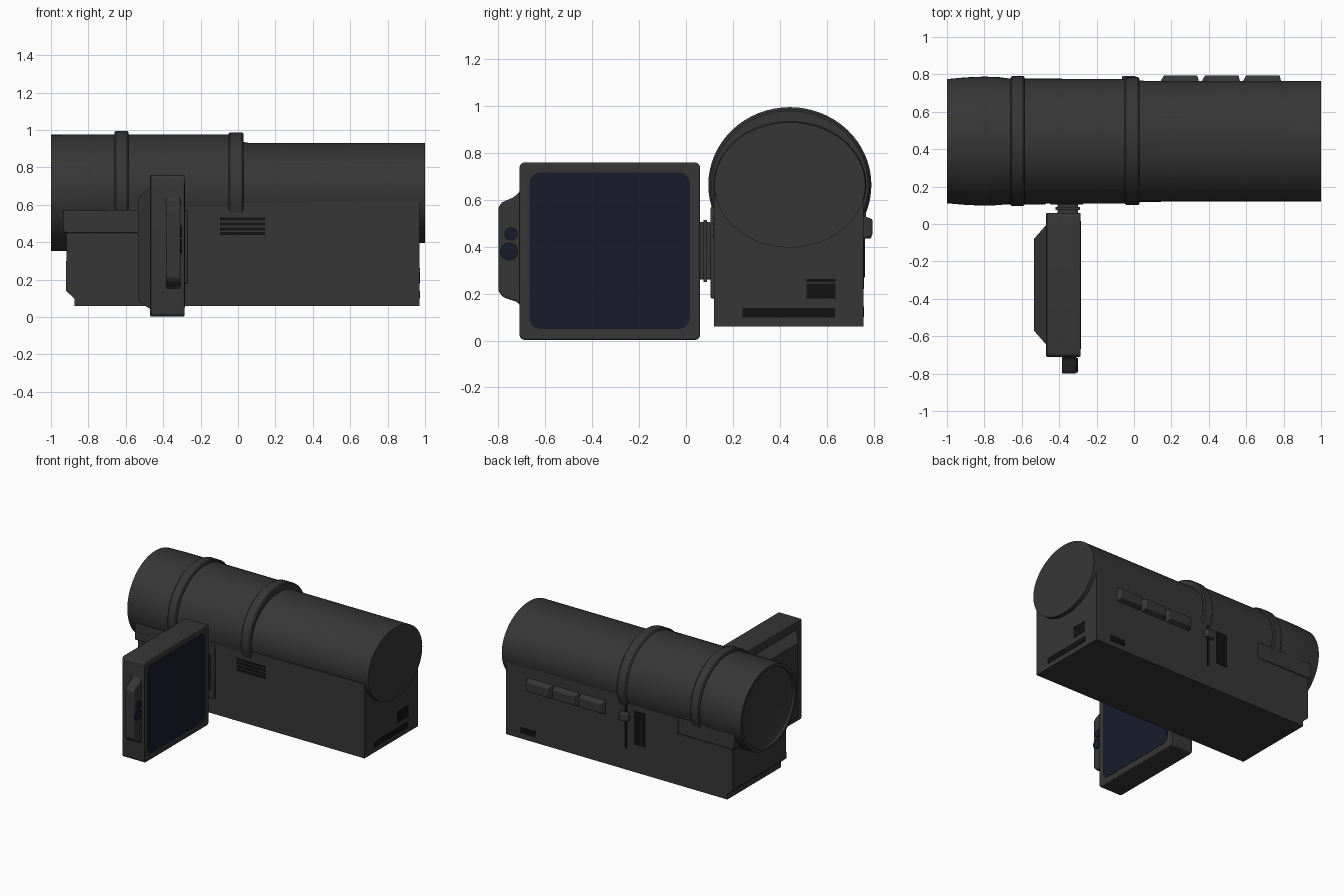
import bpy, bmesh, math

if "Cube" in bpy.data.objects:
    bpy.data.objects.remove(bpy.data.objects["Cube"])


def material(name, rgb):
    m = bpy.data.materials.new(name)
    m.diffuse_color = (*rgb, 1)
    m.use_nodes = True
    m.node_tree.nodes["Principled BSDF"].inputs["Base Color"].default_value = m.diffuse_color
    return m


GREY = material("dark_grey", (0.037, 0.037, 0.037))
BLACK = material("black", (0.006, 0.006, 0.006))
BLUE = material("screen_blue", (0.009, 0.011, 0.024))


def loft(name, rings, mat=GREY, bevel=0.0):
    """Skin a list of equal-length point rings and cap both ends."""
    bm = bmesh.new()
    loops = [[bm.verts.new(p) for p in ring] for ring in rings]
    n = len(loops[0])
    for a, b in zip(loops, loops[1:]):
        for i in range(n):
            j = (i + 1) % n
            bm.faces.new((a[i], a[j], b[j], b[i]))
    bm.faces.new(loops[0])
    bm.faces.new(loops[-1])
    bmesh.ops.recalc_face_normals(bm, faces=bm.faces)
    mesh = bpy.data.meshes.new(name)
    bm.to_mesh(mesh)
    bm.free()
    ob = bpy.data.objects.new(name, mesh)
    bpy.context.collection.objects.link(ob)
    mesh.materials.append(mat)
    if bevel:
        b = ob.modifiers.new("bevel", 'BEVEL')
        b.width, b.segments, b.limit_method = bevel, 2, 'ANGLE'
    bpy.ops.object.select_all(action='DESELECT')
    ob.select_set(True)
    bpy.context.view_layer.objects.active = ob
    bpy.ops.object.shade_smooth_by_angle(angle=math.radians(30))
    return ob


def prism(name, axis, d0, d1, pts, mat=GREY, end=None, bevel=0.0):
    """Extrude a profile along x (y,z points) or y (x,z points); end gives a tapered far profile."""
    place = (lambda d, u, v: (d, u, v)) if axis == 'x' else (lambda d, u, v: (u, d, v))
    return loft(name, [[place(d0, *p) for p in pts],
                       [place(d1, *p) for p in (end or pts)]], mat, bevel)


def rect(u0, u1, v0, v1, r=0.0):
    """Rectangle outline, with rounded corners if r is given."""
    if not r:
        return [(u0, v0), (u1, v0), (u1, v1), (u0, v1)]
    pts = []
    for k, (u, v) in enumerate([(u1 - r, v1 - r), (u0 + r, v1 - r), (u0 + r, v0 + r), (u1 - r, v0 + r)]):
        for s in range(6):
            a = math.pi / 2 * (k + s / 5)
            pts.append((u + r * math.cos(a), v + r * math.sin(a)))
    return pts


def disc(u, v, r, n=24):
    return [(u + r * math.cos(2 * math.pi * i / n), v + r * math.sin(2 * math.pi * i / n)) for i in range(n)]


def barrel(name, sections, mat=GREY, n=64):
    """Oval tube along x from (x, y radius, z radius) sections."""
    cy, cz = 0.443, 0.664
    loft(name, [[(x, cy + ry * math.cos(2 * math.pi * i / n), cz + rz * math.sin(2 * math.pi * i / n))
                 for i in range(n)] for x, ry, rz in sections], mat)


# Lens barrel with shallow recessed front, and the narrower rear barrel
barrel("lens_barrel", [(-0.98, 0.295, 0.275), (-0.985, 0.305, 0.285), (-1.0, 0.31, 0.29), (-1.0, 0.332, 0.311),
                       (-0.9, 0.341, 0.312), (-0.8, 0.345, 0.312), (-0.72, 0.342, 0.312), (-0.66, 0.334, 0.312),
                       (0.0, 0.333, 0.312)])
barrel("rear_barrel", [(-0.02, 0.333, 0.29), (0.03, 0.325, 0.272), (0.06, 0.322, 0.267), (1.0, 0.322, 0.267)])

# Raised grip rings
for name, x0, x1, ry, rz in (("front_ring", -0.66, -0.585, 0.348, 0.332), ("middle_ring", -0.05, 0.03, 0.342, 0.324)):
    barrel(name, [(x0, ry - 0.03, rz - 0.03), (x0, ry - 0.008, rz - 0.008), (x0 + 0.008, ry, rz),
                  (x1 - 0.008, ry, rz), (x1, ry - 0.008, rz - 0.008), (x1, ry - 0.03, rz - 0.06)])

# Boxy body with stepped lower front, and the side rail block
prism("body", 'y', 0.12, 0.757,
      [(-0.875, 0.06), (0.97, 0.06), (0.97, 0.62), (-0.915, 0.6), (-0.92, 0.14), (-0.875, 0.1)])
prism("side_rail", 'y', 0.105, 0.768, rect(-0.935, -0.47, 0.45, 0.57), bevel=0.006)

# Vent slots on the front side
for i in range(4):
    z = 0.438 + i * 0.026
    prism(f"vent_slot_{i + 1}", 'y', 0.117, 0.13, rect(-0.095, 0.145, z, z + 0.016), BLACK)

# Rear slots
prism("disc_slot", 'x', 0.95, 0.973, rect(0.24, 0.635, 0.098, 0.14), BLACK)
prism("data_port", 'x', 0.95, 0.973, rect(0.515, 0.637, 0.18, 0.243), BLACK)
prism("data_port_cover", 'x', 0.95, 0.973, rect(0.515, 0.637, 0.25, 0.262), BLACK)

# Control buttons on the back side
for i, (x0, x1) in enumerate(((0.135, 0.35), (0.355, 0.57), (0.575, 0.79))):
    prism(f"control_button_{i + 1}", 'y', 0.75, 0.795, rect(x0, x1, 0.43, 0.535),
          end=rect(x0 + 0.025, x1 - 0.012, 0.448, 0.518), bevel=0.005)

# Zoom slider, its backing plate, and the power switch
prism("zoom_track", 'y', 0.74, 0.76, rect(-0.037, -0.018, 0.22, 0.6), BLACK)
prism("zoom_knob", 'y', 0.75, 0.792, rect(-0.065, 0.01, 0.435, 0.495), bevel=0.008)
prism("zoom_plate", 'y', 0.75, 0.763, rect(-0.19, -0.1, 0.27, 0.52), BLACK)
prism("power_switch", 'y', 0.74, 0.76, rect(0.72, 0.85, 0.1, 0.145), BLACK)

# Hinge between body and screen
prism("hinge_plate", 'y', 0.105, 0.13, rect(-0.45, -0.27, 0.18, 0.57), bevel=0.005)
prism("hinge_arm", 'y', 0.05, 0.11, rect(-0.41, -0.3, 0.26, 0.505), bevel=0.008)
prism("hinge_collar", 'y', 0.075, 0.09, rect(-0.42, -0.29, 0.25, 0.515))

# Fold-out screen housing with tapered back
prism("screen_housing", 'x', -0.47, -0.285, rect(-0.71, 0.06, 0.003, 0.76, 0.022), bevel=0.006)
prism("screen_back", 'x', -0.465, -0.535, rect(-0.65, 0.0, 0.04, 0.7), end=rect(-0.57, -0.08, 0.085, 0.64))
prism("screen_panel", 'x', -0.3, -0.283, rect(-0.668, 0.016, 0.05, 0.717, 0.045), BLUE)

# Side tab with two round buttons
prism("screen_tab", 'x', -0.385, -0.308,
      [(-0.7, 0.14), (-0.72, 0.165), (-0.78, 0.185), (-0.8, 0.21), (-0.8, 0.57),
       (-0.785, 0.59), (-0.735, 0.612), (-0.715, 0.63), (-0.7, 0.66)], bevel=0.01)
prism("tab_button_small", 'x', -0.33, -0.3, disc(-0.746, 0.455, 0.028), BLUE)
prism("tab_button_large", 'x', -0.33, -0.3, disc(-0.755, 0.38, 0.038), BLUE)
